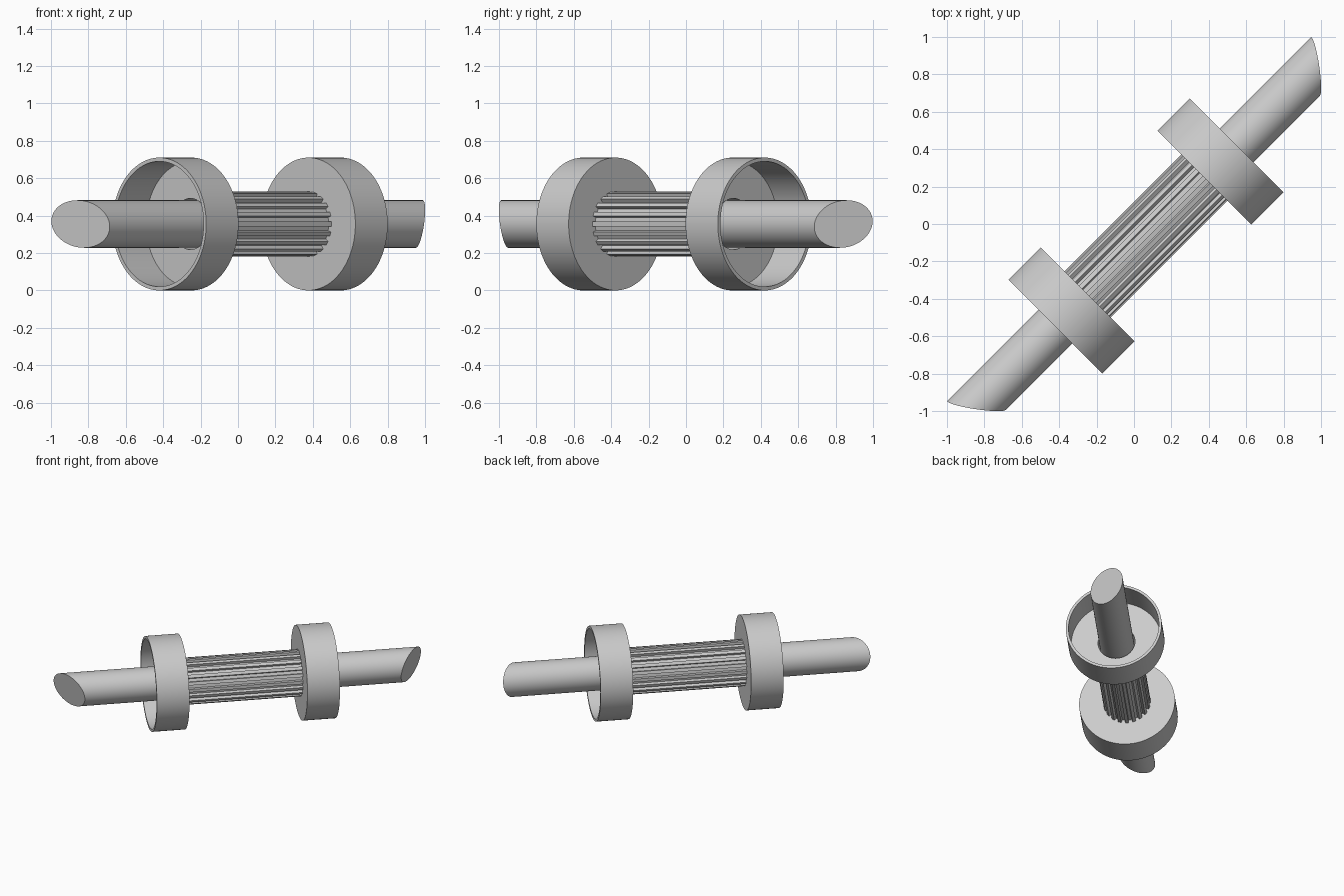
import bpy, bmesh, math
from mathutils import Matrix

cube = bpy.data.objects.get("Cube")
if cube:
    bpy.data.objects.remove(cube)

grey = bpy.data.materials.new("plain_grey")
grey.use_nodes = True
colour = (0.6, 0.6, 0.6, 1)
grey.diffuse_color = colour
grey.node_tree.nodes["Principled BSDF"].inputs["Base Color"].default_value = colour

SIDES = 96
TEETH = 20
# Local x runs along the axle; the whole assembly lies diagonally
PLACE = Matrix.Translation((0.064, -0.064, 0.355)) @ Matrix.Rotation(math.radians(45), 4, "Z")


def circle(radius, sides=SIDES):
    return [(radius * math.cos(math.tau * k / sides),
             radius * math.sin(math.tau * k / sides)) for k in range(sides)]


def toothed(root, tip):
    """Cross-section with square ribs, four points per rib."""
    pts = []
    for i in range(TEETH):
        for offset, r in ((-0.27, root), (-0.22, tip), (0.22, tip), (0.27, root)):
            a = math.tau * (i + offset) / TEETH
            pts.append((r * math.cos(a), r * math.sin(a)))
    return pts


def skin(name, sections, end_x, closed):
    """Join cross-sections into a ring-shaped body, or a capped rod."""
    bm = bmesh.new()
    rings = [[bm.verts.new((end_x(x, y, z), y, z)) for y, z in pts]
             for x, pts in sections]
    pairs = list(zip(rings, rings[1:]))
    if closed:
        pairs.append((rings[-1], rings[0]))
    else:
        bm.faces.new(rings[0])
        bm.faces.new(rings[-1])
    for a, b in pairs:
        for k in range(len(a)):
            n = (k + 1) % len(a)
            bm.faces.new((a[k], a[n], b[n], b[k]))
    bmesh.ops.recalc_face_normals(bm, faces=bm.faces)
    mesh = bpy.data.meshes.new(name)
    bm.to_mesh(mesh)
    bm.free()
    mesh.materials.append(grey)
    obj = bpy.data.objects.new(name, mesh)
    obj.matrix_world = PLACE
    bpy.context.collection.objects.link(obj)
    bpy.ops.object.select_all(action="DESELECT")
    obj.select_set(True)
    bpy.context.view_layer.objects.active = obj
    bpy.ops.object.shade_smooth_by_angle(angle=math.radians(30))


def straight(x, y, z):
    return x


def slanted(x, y, z):
    return math.copysign(abs(x) + 0.724 * y + 0.2 * z, x)


# Long shaft with obliquely cut ends
skin("shaft", [(s * 1.281, circle(0.127)) for s in (-1, 1)], slanted, False)

# Ribbed hollow drum between the cups
BORE = 0.137
ribs = toothed(0.153, 0.175)
bore = circle(BORE, len(ribs))
skin("ribbed_drum", [(-0.444, bore), (-0.444, ribs), (0.444, ribs), (0.444, bore)],
     straight, True)

# Thin-walled cups opening outwards
cup = ((0.442, BORE), (0.442, 0.355), (0.686, 0.355),
       (0.686, 0.335), (0.45, 0.335), (0.45, BORE))
for side, name in ((-1, "right_cup"), (1, "left_cup")):
    skin(name, [(side * x, circle(r)) for x, r in cup], straight, True)
